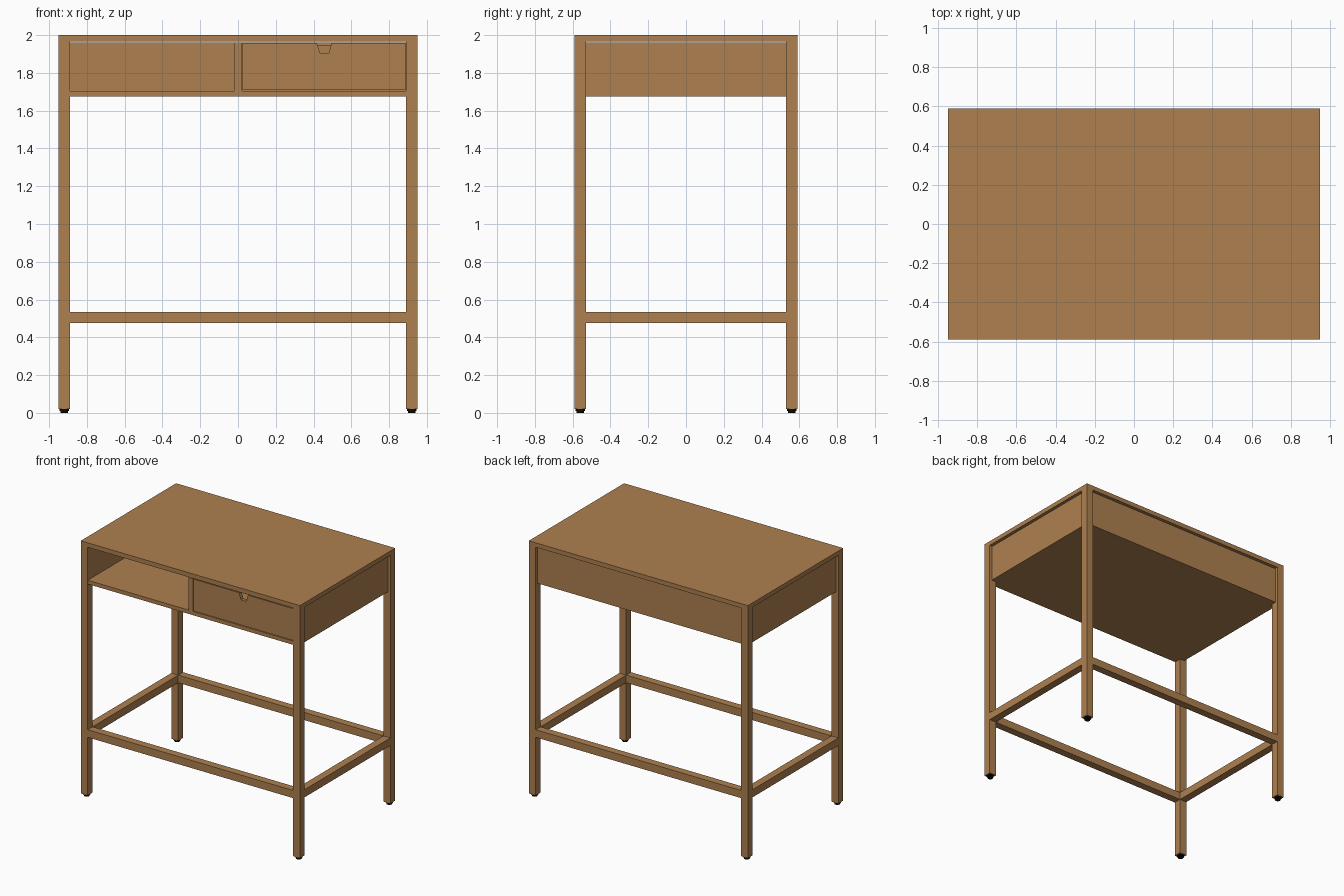
import bpy, bmesh
from mathutils import Vector

if "Cube" in bpy.data.objects:
    bpy.data.objects.remove(bpy.data.objects["Cube"])


def material(name, rgb):
    m = bpy.data.materials.new(name)
    m.diffuse_color = (*rgb, 1)
    m.use_nodes = True
    m.node_tree.nodes["Principled BSDF"].inputs["Base Color"].default_value = m.diffuse_color
    return m


WOOD = material("warm_wood", (0.42, 0.215, 0.08))
BLACK = material("black_rubber", (0.003, 0.003, 0.003))


def finish(bm, name, mat):
    bmesh.ops.recalc_face_normals(bm, faces=bm.faces)
    me = bpy.data.meshes.new(name)
    bm.to_mesh(me)
    bm.free()
    me.materials.append(mat)
    ob = bpy.data.objects.new(name, me)
    bpy.context.collection.objects.link(ob)
    return ob


def box(name, x0, x1, y0, y1, z0, z1, mat=WOOD):
    bm = bmesh.new()
    bmesh.ops.create_cube(bm, size=1)
    for v in bm.verts:
        v.co = Vector((x1 if v.co.x > 0 else x0,
                       y1 if v.co.y > 0 else y0,
                       z1 if v.co.z > 0 else z0))
    return finish(bm, name, mat)


def prism(name, points, direction, mat=WOOD):
    bm = bmesh.new()
    f = bm.faces.new([bm.verts.new(p) for p in points])
    ext = bmesh.ops.extrude_face_region(bm, geom=[f], use_keep_orig=True)
    bmesh.ops.translate(bm, vec=direction,
                        verts=[g for g in ext["geom"] if isinstance(g, bmesh.types.BMVert)])
    return finish(bm, name, mat)


def foot(name, x, y):
    bm = bmesh.new()
    for r, z0, z1 in ((0.026, 0.010, 0.022), (0.021, 0.0, 0.010)):
        new = bmesh.ops.create_cone(bm, cap_ends=True, segments=20,
                                    radius1=r, radius2=r, depth=z1 - z0)
        bmesh.ops.translate(bm, vec=(x, y, (z0 + z1) / 2), verts=new["verts"])
    ob = finish(bm, name, BLACK)
    bpy.ops.object.select_all(action='DESELECT')
    ob.select_set(True)
    bpy.context.view_layer.objects.active = ob
    bpy.ops.object.shade_smooth_by_angle()


X, Y, T = 0.95, 0.59, 0.06          # half width, half depth, leg thickness
XI, YI = X - T, Y - T               # inner faces of the legs
TOP, BOX_TOP, FLOOR, BASE = 1.965, 1.96, 1.705, 1.675
R = 0.02                            # recess of the panels

# Table top
box("table_top", -X, X, -Y, Y, TOP, 2.0)

# Legs and feet
for sx, nx in ((-1, "left"), (1, "right")):
    for sy, ny in ((-1, "front"), (1, "back")):
        xs, ys = sorted((sx * X, sx * XI)), sorted((sy * Y, sy * YI))
        box(f"{ny}_{nx}_leg", *xs, *ys, 0.02, TOP)
        foot(f"{ny}_{nx}_foot", sx * (X - T / 2), sy * (Y - T / 2))

# Lower stretchers
for s, nx, ny in ((-1, "left", "front"), (1, "right", "back")):
    box(f"{nx}_stretcher", *sorted((s * X, s * XI)), -YI, YI, 0.475, 0.535)
    box(f"{ny}_stretcher", -XI, XI, *sorted((s * Y, s * YI)), 0.475, 0.535)

# Storage floor, notched around the legs
xo, yf, yb = X - R, -Y + 0.003, Y - R
outline = [(-XI, yf), (XI, yf), (XI, -YI), (xo, -YI), (xo, YI), (XI, YI),
           (XI, yb), (-XI, yb), (-XI, YI), (-xo, YI), (-xo, -YI), (-XI, -YI)]
prism("storage_floor", [(x, y, BASE) for x, y in outline], (0, 0, FLOOR - BASE))

# Side panels, back panel and divider
for s, n in ((-1, "left"), (1, "right")):
    box(f"{n}_panel", *sorted((s * xo, s * (XI + 0.002))), -YI, YI, FLOOR, BOX_TOP)
box("back_panel", -XI, XI, YI + 0.002, yb, FLOOR, BOX_TOP)
box("divider", -0.02, 0.02, yf, YI, FLOOR, BOX_TOP)

# Drawer front with a finger notch
d0, d1, z0, z1, df = 0.024, XI - 0.004, FLOOR + 0.004, BOX_TOP - 0.003, -Y + 0.006
front = [(d0, z0), (d1, z0), (d1, z1), (0.495, z1), (0.48, 1.905),
         (0.435, 1.905), (0.417, z1), (d0, z1)]
prism("drawer_front", [(x, df, z) for x, z in front], (0, 0.03, 0))

# Drawer tray
a, b, w = df + 0.03, YI - 0.02, 0.02
box("drawer_bottom", d0, d1, a, b, z0, z0 + w)
box("drawer_left_side", d0, d0 + w, a, b, z0 + w, z1 - 0.01)
box("drawer_right_side", d1 - w, d1, a, b, z0 + w, z1 - 0.01)
box("drawer_back", d0 + w, d1 - w, b - w, b, z0 + w, z1 - 0.01)
